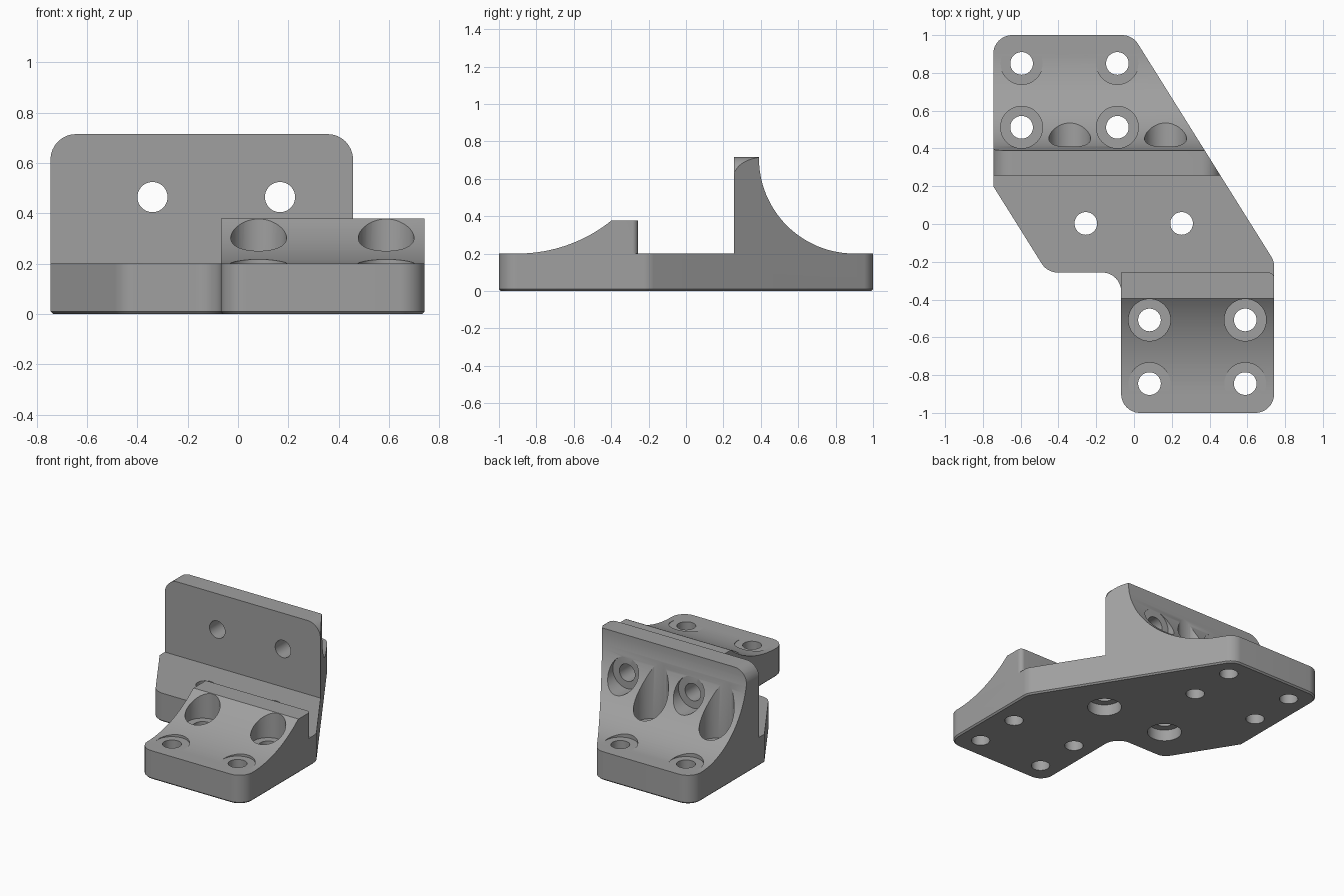
import bpy, bmesh, math
from mathutils import Vector

if "Cube" in bpy.data.objects:
    bpy.data.objects.remove(bpy.data.objects["Cube"])

grey = bpy.data.materials.new("grey metal")
grey.diffuse_color = (0.35, 0.35, 0.35, 1)
grey.use_nodes = True
grey.node_tree.nodes["Principled BSDF"].inputs["Base Color"].default_value = grey.diffuse_color


def rounded(corners, steps=10):
    """Outline from (u, v, radius) corners, each rounded by a true arc."""
    out = []
    n = len(corners)
    for i, (u, v, r) in enumerate(corners):
        p = Vector((u, v))
        if r == 0:
            out.append(p)
            continue
        a = (Vector(corners[i - 1][:2]) - p).normalized()
        b = (Vector(corners[(i + 1) % n][:2]) - p).normalized()
        half = math.acos(a.dot(b)) / 2
        c = p + (a + b).normalized() * (r / math.sin(half))
        s = p + a * (r / math.tan(half)) - c
        e = p + b * (r / math.tan(half)) - c
        out += [c + s.lerp(e, k / steps).normalized() * r for k in range(steps + 1)]
    return out


def arc(cu, cv, r, a0, a1, steps=32):
    """Points of a circular arc, angles in degrees."""
    angles = [math.radians(a0 + (a1 - a0) * k / steps) for k in range(steps + 1)]
    return [(cu + r * math.cos(t), cv + r * math.sin(t)) for t in angles]


def prism(name, pts, axis, lo, hi, chamfer=0):
    """Extrude a closed outline along one axis."""
    place = {'x': lambda u, v, w: (w, u, v),
             'y': lambda u, v, w: (u, w, v),
             'z': lambda u, v, w: (u, v, w)}[axis]
    bm = bmesh.new()
    ends = [[bm.verts.new(place(u, v, w)) for u, v in pts] for w in (lo, hi)]
    caps = [bm.faces.new(ring) for ring in ends]
    n = len(pts)
    for i in range(n):
        j = (i + 1) % n
        bm.faces.new((ends[0][i], ends[0][j], ends[1][j], ends[1][i]))
    bmesh.ops.recalc_face_normals(bm, faces=bm.faces[:])
    if chamfer:
        bmesh.ops.bevel(bm, geom=list(caps[0].edges), offset=chamfer,
                        segments=1, affect='EDGES')
    mesh = bpy.data.meshes.new(name)
    bm.to_mesh(mesh)
    bm.free()
    mesh.materials.append(grey)
    obj = bpy.data.objects.new(name, mesh)
    bpy.context.collection.objects.link(obj)
    return obj


def combine(obj, tool, operation):
    """Apply a boolean and discard the tool."""
    mod = obj.modifiers.new("boolean", 'BOOLEAN')
    mod.operation, mod.solver, mod.object = operation, 'EXACT', tool
    bpy.context.view_layer.objects.active = obj
    bpy.ops.object.modifier_apply(modifier=mod.name)
    bpy.data.objects.remove(tool)


def drill(obj, u, v, r, axis, lo, hi):
    circle = arc(u, v, r, 0, 360, 48)[:-1]
    combine(obj, prism("drill", circle, axis, lo, hi), 'DIFFERENCE')


# Base plate: offset outline with slanted sides
L, R = -0.745, 0.742
plan = rounded([(L, 1, 0.1), (L, 0.2, 0), (-0.459, -0.257, 0.1), (-0.068, -0.257, 0.1),
                (-0.068, -1, 0.1), (R, -1, 0.1), (R, -0.197, 0.1), (-0.008, 1, 0.1)])
bracket = prism("bracket", plan, 'z', 0, 0.2, chamfer=0.01)

# Upright plate: concave back, rounded top corners, trimmed to the outline
side = [(0.257, 0.1), (0.257, 0.715), (0.39, 0.715)] + arc(0.9, 0.71, 0.51, 180, 270) + [(0.9, 0.1)]
upright = prism("upright", side, 'x', -0.9, 0.9)
combine(upright, prism("trim", plan, 'z', 0.05, 1), 'INTERSECT')
front = rounded([(L, 0, 0), (0.457, 0, 0), (0.457, 0.715, 0.1), (L, 0.715, 0.1)])
combine(upright, prism("trim", front, 'y', 0.1, 1.2), 'INTERSECT')
combine(bracket, upright, 'UNION')

# Low block: concave ramp on the front, small rounded corner at the back
ramp = [(-0.257, 0.1), (-0.257, 0.378), (-0.395, 0.378)]
ramp += arc(-0.9, 1.0, 0.8, -90 + math.degrees(math.asin(0.505 / 0.8)), -90, 24)
ramp += [(-0.9, 0.1)]
block = prism("low_block", ramp, 'x', -0.068, R)
foot = rounded([(-0.068, -0.257, 0), (-0.068, -1, 0), (R, -1, 0), (R, -0.257, 0.03)])
combine(block, prism("trim", foot, 'z', 0.05, 1), 'INTERSECT')
combine(bracket, block, 'UNION')

# Vertical bolt holes with spot faces cut into the curved ramps
for x, y in [(-0.595, 0.85), (-0.088, 0.85), (-0.595, 0.512), (-0.088, 0.512),
             (0.082, -0.508), (0.589, -0.508), (0.082, -0.845), (0.589, -0.845)]:
    drill(bracket, x, y, 0.06, 'z', -0.1, 1)
    drill(bracket, x, y, 0.111, 'z', 0.2002, 1)

# Centre holes, counterbored from below
for x in (-0.255, 0.252):
    drill(bracket, x, 0.003, 0.06, 'z', -0.1, 0.5)
    drill(bracket, x, 0.003, 0.11, 'z', -0.1, 0.08)

# Horizontal holes through the upright, counterbored from behind
for x in (-0.34, 0.167):
    drill(bracket, x, 0.465, 0.06, 'y', 0.1, 0.8)
    drill(bracket, x, 0.465, 0.111, 'y', 0.41, 1.2)

bpy.ops.object.select_all(action='DESELECT')
bracket.select_set(True)
bpy.context.view_layer.objects.active = bracket
bpy.ops.object.shade_smooth_by_angle(angle=math.radians(30))
